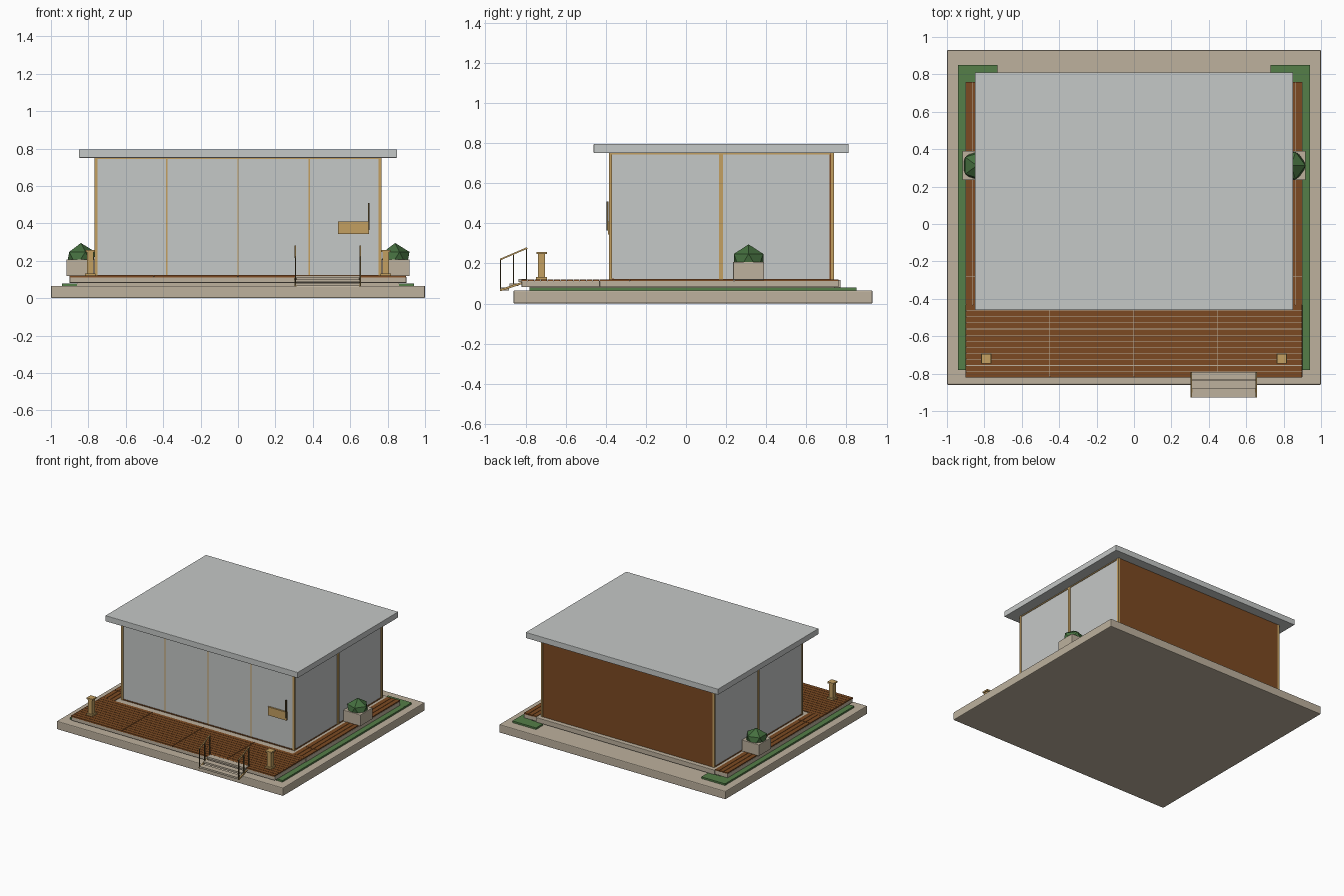
import bpy
import bmesh
from mathutils import Vector

cube = bpy.data.objects.get("Cube")
if cube:
    bpy.data.objects.remove(cube, do_unlink=True)


def material(name, r, g, b):
    m = bpy.data.materials.new(name)
    m.use_nodes = True
    m.diffuse_color = (r, g, b, 1)
    m.node_tree.nodes["Principled BSDF"].inputs["Base Color"].default_value = (r, g, b, 1)
    return m


GREY = material("pale grey", 0.56, 0.58, 0.57)
STONE = material("beige stone", 0.51, 0.44, 0.34)
WOOD = material("brown wood", 0.2, 0.068, 0.016)
GOLD = material("gold trim", 0.55, 0.35, 0.12)
GRASS = material("grass green", 0.09, 0.21, 0.065)
LEAF = material("leaf green", 0.06, 0.16, 0.05)
BRONZE = material("dark bronze", 0.12, 0.08, 0.03)


def finish(name, bm, mat):
    mesh = bpy.data.meshes.new(name)
    bm.to_mesh(mesh)
    bm.free()
    mesh.materials.append(mat)
    ob = bpy.data.objects.new(name, mesh)
    bpy.context.collection.objects.link(ob)
    return ob


def add_box(bm, x, y, z):
    """Add a box spanning the three (low, high) ranges."""
    verts = bmesh.ops.create_cube(bm, size=1)["verts"]
    for v in verts:
        for i, (low, high) in enumerate((x, y, z)):
            v.co[i] = low if v.co[i] < 0 else high


def box(name, mat, x, y, z, bevel=0):
    bm = bmesh.new()
    add_box(bm, x, y, z)
    ob = finish(name, bm, mat)
    if bevel:
        mod = ob.modifiers.new("Soft edge", "BEVEL")
        mod.width = bevel
        mod.segments = 2
    return ob


def bar(name, mat, a, b, size):
    """A square bar between two points."""
    a, b = Vector(a), Vector(b)
    bm = bmesh.new()
    add_box(bm, (-size / 2, size / 2), (-size / 2, size / 2), (0, (b - a).length))
    ob = finish(name, bm, mat)
    ob.location = a
    ob.rotation_euler = (b - a).to_track_quat("Z", "Y").to_euler()
    return ob


def span(side, low, high):
    return tuple(sorted((side * low, side * high)))


# Ground slab and raised platform
box("ground_slab", STONE, (-1, 1), (-0.86, 0.93), (0, 0.066), 0.006)
box("platform_foot", STONE, (-0.86, 0.86), (-0.78, 0.74), (0.06, 0.085))
box("front_platform", STONE, (-0.9, 0.9), (-0.82, -0.43), (0.082, 0.113), 0.004)
box("house_plinth", STONE, (-0.79, 0.79), (-0.43, 0.77), (0.08, 0.118), 0.003)

# Front deck boards, running across
bm = bmesh.new()
rows, columns, gap = 12, 4, 0.003
depth, length = 0.39 / rows, 1.8 / columns
for r in range(rows):
    for c in range(columns):
        x, y = -0.9 + c * length, -0.82 + r * depth
        add_box(bm, (x, x + length - gap), (y, y + depth - gap), (0.11, 0.121))
finish("front_deck", bm, WOOD)

for side, word in ((1, "left"), (-1, "right")):
    # Side platform, deck boards and lawn
    box(word + "_platform", STONE, span(side, 0.78, 0.9), (-0.43, 0.76), (0.082, 0.113))
    bm = bmesh.new()
    for r in range(3):
        x = 0.79 + r * 0.037
        for y0, y1 in ((-0.432, -0.282), (-0.278, 0.238), (0.242, 0.76)):
            add_box(bm, span(side, x, x + 0.034), (y0, y1), (0.11, 0.121))
    finish(word + "_deck", bm, WOOD)
    box(word + "_lawn", GRASS, span(side, 0.84, 0.94), (-0.78, 0.85), (0.062, 0.079))
    box(word + "_rear_lawn", GRASS, span(side, 0.73, 0.94), (0.76, 0.85), (0.062, 0.0795))

    # Planter with a faceted shrub
    box(word + "_planter", STONE, span(side, 0.765, 0.917), (0.235, 0.39), (0.118, 0.208), 0.003)
    bm = bmesh.new()
    bmesh.ops.create_icosphere(bm, subdivisions=1, radius=0.086)
    shrub = finish(word + "_shrub", bm, LEAF)
    shrub.location = (side * 0.84, 0.312, 0.209)

    # Lantern post on the deck
    for part, w, z in (("base", 0.027, (0.12, 0.133)), ("post", 0.018, (0.13, 0.248)),
                       ("cap", 0.026, (0.246, 0.258))):
        cx = side * 0.79
        box(word + "_lantern_" + part, GOLD, (cx - w, cx + w), (-0.72 - w, -0.72 + w), z)

    # Side wall panes and frame
    for i, (y0, y1) in enumerate(((-0.375, 0.168), (0.183, 0.715))):
        box(f"{word}_wall_pane_{i + 1}", GREY, span(side, 0.745, 0.76), (y0, y1), (0.12, 0.75))
    box(word + "_middle_post", GOLD, span(side, 0.745, 0.767), (0.165, 0.185), (0.118, 0.75))
    box(word + "_front_post", GOLD, span(side, 0.75, 0.768), (-0.383, -0.37), (0.118, 0.75))
    box(word + "_rear_post", GOLD, span(side, 0.75, 0.766), (0.722, 0.737), (0.118, 0.75))
    box(word + "_top_rail", GOLD, span(side, 0.745, 0.765), (-0.38, 0.72), (0.743, 0.752))
    box(word + "_sill", WOOD, span(side, 0.745, 0.766), (-0.38, 0.72), (0.116, 0.123))

# Front wall panes with slim dividers
for i in range(4):
    x = -0.76 + i * 0.38
    box(f"front_pane_{i + 1}", GREY, (x, x + 0.38), (-0.375, -0.36), (0.12, 0.75))
    if i:
        box(f"front_divider_{i}", GOLD, (x - 0.004, x + 0.004), (-0.38, -0.36), (0.12, 0.75))
box("front_sill", WOOD, (-0.765, 0.765), (-0.382, -0.36), (0.116, 0.124))
box("front_top_rail", GOLD, (-0.76, 0.76), (-0.38, -0.36), (0.745, 0.752))

# Rear wall and roof
box("rear_wall", WOOD, (-0.76, 0.76), (0.713, 0.735), (0.118, 0.75))
box("roof", GREY, (-0.85, 0.85), (-0.46, 0.81), (0.75, 0.796), 0.003)

# Door plate and upright handle
box("door_plate", GOLD, (0.535, 0.70), (-0.388, -0.374), (0.343, 0.41))
box("door_handle", BRONZE, (0.694, 0.703), (-0.396, -0.386), (0.365, 0.508))

# Entrance steps
for i in range(3):
    y, z = -0.927 + i * 0.046, 0.08 + i * 0.021
    box(f"step_{i + 1}", STONE, (0.31, 0.65), (y, y + 0.045), (z - 0.014, z))

# Step stringers and handrails
for x, word in ((0.307, "right"), (0.653, "left")):
    bar(word + "_stringer", GOLD, (x, -0.927, 0.066), (x, -0.8, 0.108), 0.01)
    bar(word + "_handrail", GOLD, (x, -0.927, 0.219), (x, -0.792, 0.277), 0.008)
    for i in range(3):
        y = -0.925 + i * 0.065
        bar(f"{word}_rail_post_{i + 1}", BRONZE, (x, y, 0.064 + i * 0.022),
            (x, y, 0.22 + i * 0.028), 0.007)
